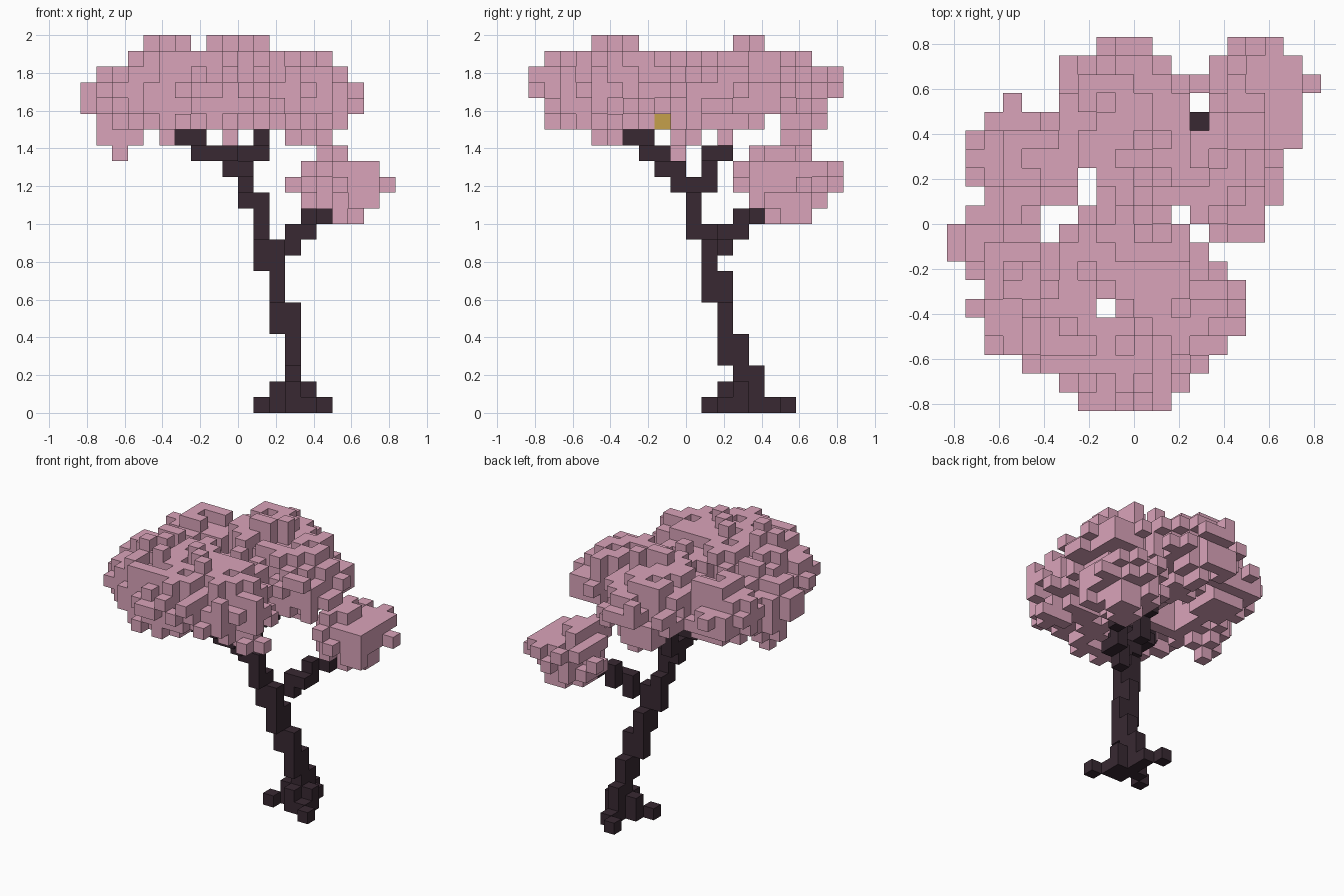
import bpy
import bmesh
import random
from mathutils import Vector

random.seed(7)
UNIT = 1 / 12  # edge length of one block

starter = bpy.data.objects.get("Cube")
if starter:
    bpy.data.objects.remove(starter, do_unlink=True)


def make_material(name, color):
    mat = bpy.data.materials.new(name)
    mat.use_nodes = True
    mat.diffuse_color = (*color, 1)
    mat.node_tree.nodes["Principled BSDF"].inputs["Base Color"].default_value = (*color, 1)
    return mat


blossom = make_material("blossom pink", (0.70, 0.37, 0.49))
bark = make_material("dark bark", (0.040, 0.022, 0.032))
gold = make_material("honey gold", (0.56, 0.35, 0.07))


def box(xs, ys, zs):
    """Block cells in an inclusive range on each axis."""
    spans = [range(s[0], s[-1] + 1) for s in (xs, ys, zs)]
    return {(x, y, z) for x in spans[0] for y in spans[1] for z in spans[2]}


def neighbors(cell):
    for axis in range(3):
        for sign in (-1, 1):
            n = list(cell)
            n[axis] += sign
            yield tuple(n)


def blob(center, radius):
    """Solid ellipsoid of cells."""
    spans = [(int(c - r - 2), int(c + r + 2)) for c, r in zip(center, radius)]
    return {cell for cell in box(*spans) if Vector(
        [(v + 0.5 - c) / r for v, c, r in zip(cell, center, radius)]).length < 1}


def roughen(core, chance):
    """Scatter single blocks over the skin."""
    skin = {n for cell in core for n in neighbors(cell)} - core
    return core | {cell for cell in sorted(skin) if random.random() < chance}


def build(name, cells, mat):
    """Mesh of the exposed block faces only."""
    bm = bmesh.new()
    for cell in sorted(cells):
        mid = Vector(cell) + Vector((0.5, 0.5, 0.5))
        for near in neighbors(cell):
            if near in cells:
                continue
            n = Vector(near) - Vector(cell)
            u = Vector((n.y, n.z, n.x)) / 2
            v = n.cross(u)
            ring = (-u - v, u - v, u + v, v - u)
            bm.faces.new([bm.verts.new((mid + n / 2 + c) * UNIT) for c in ring])
    bmesh.ops.remove_doubles(bm, verts=bm.verts, dist=UNIT / 100)
    mesh = bpy.data.meshes.new(name)
    bm.to_mesh(mesh)
    bm.free()
    mesh.materials.append(mat)
    obj = bpy.data.objects.new(name, mesh)
    bpy.context.collection.objects.link(obj)


# Roots
roots = box((2, 4), (3,), (0, 1)) | box((3,), (2, 4), (0, 1))
roots |= {(4, 2, 0), (5, 1, 0), (1, 2, 0), (3, 5, 0), (2, 6, 0)}

# Leaning trunk, forking near the top
trunk = set()
for part in (
    ((3,), (3, 4), (2,)), ((3,), (2, 3), (3, 4)), ((2, 3), (2,), (5, 6)),
    ((2,), (1, 2), (7, 8)), ((1, 2), (1,), (9, 10)), ((1,), (0, 1), (11,)),
    ((1,), (0,), (12,)), ((0, 1), (0,), (13,)), ((0,), (-1, 1), (14,)),
    ((-1, 0), (-2, -1), (15,)), ((0,), (1,), (15,)), ((-3, -1), (-3, -2), (16,)),
    ((0, 1), (1, 2), (16,)), ((1,), (2,), (17,)), ((-4, -3), (-4, -3), (17,)),
):
    trunk |= box(*part)

# Side branch carrying the low clump
branch = {(3, 2, 10), (3, 2, 11), (4, 2, 11), (4, 3, 11), (4, 3, 12), (5, 4, 12)}

# Footprint of all foliage: one x span per row from front to back
ROWS = [(-3, 1), (-4, 2), (-6, 3), (-8, 4), (-8, 5), (-9, 5), (-8, 5), (-9, 4),
        (-10, 3), (-10, 6), (-9, 6), (-8, 7), (-9, 7), (-9, 7), (-9, 8), (-8, 8),
        (-4, 8), (-4, 9), (-4, 8), (-2, 7)]
GAPS = {(-3, 1), (-3, 2), (-5, 0), (-4, 0), (-5, -1), (2, 0), (3, -1), (-2, -5),
        (3, 5), (3, 6), (2, 8), (3, 8)} | {(x, 9) for x in range(1, 5)}
footprint = {(x, j - 10) for j, (a, b) in enumerate(ROWS) for x in range(a, b + 1)}
footprint = (footprint - GAPS) | {(-7, 6)}

# Width and depth limits for each layer of the clump and the canopy
CLUMP = {12: (5, 7, 5, 7), 13: (4, 8, 4, 8), 14: (3, 9, 3, 9),
         15: (4, 8, 3, 9), 16: (5, 6, 4, 7)}
CANOPY = {18: (-9, 6, -9, 8), 19: (-10, 7, -9, 8), 20: (-10, 7, -10, 9),
          21: (-9, 6, -10, 9), 22: (-7, 5, -9, 7)}


def trim(cells, limits):
    """Keep cells inside the footprint and the layer limits."""
    kept = set()
    for x, y, z in cells:
        if z in limits and (x, y) in footprint:
            a, b, c, d = limits[z]
            if a <= x <= b and c <= y <= d:
                kept.add((x, y, z))
    return kept


def complete(cells, limits):
    """Add a block wherever a layer does not yet reach its limits."""
    for z, span in limits.items():
        for axis in (0, 1):
            for at in range(span[2 * axis], span[2 * axis + 1] + 1):
                line = sorted(c for c in cells if c[axis] == at
                              and trim({(c[0], c[1], z)}, limits))
                if line and not any(c[2] == z for c in line):
                    x, y, _ = min(line, key=lambda c: abs(c[2] - z))
                    cells.add((x, y, z))
    return cells


# Low clump
clump = roughen(roughen(blob((6.5, 6.5, 14.5), (2.2, 2.2, 1.7)), 0.5), 0.25)
clump |= {(9, 7, 14), (6, 9, 14), (5, 9, 15), (7, 9, 15), (3, 7, 14), (6, 3, 14)}
clump = trim(clump, CLUMP)
covered = {c[:2] for c in clump}
clump |= {(x, y, random.choice((14, 15))) for x, y in sorted(footprint - covered)
          if x + y > 11}
clump = complete(trim(clump, CLUMP), CLUMP)

# Main canopy: front, left, back and right masses
core = set()
for center, radius in (
    ((-1.6, -4.6, 20.5), (6.3, 4.1, 2.2)),
    ((-6.8, -1, 19.7), (2.3, 1.8, 1.6)),
    ((-5.8, 3.5, 20.3), (2.6, 2.1, 1.9)),
    ((-0.9, 4.9, 20.5), (2.8, 3.9, 2.2)),
    ((3.8, 3.0, 20.2), (2.8, 3.3, 1.9)),
):
    core |= blob(center, radius)
canopy = roughen(roughen(core, 0.45), 0.25)
canopy = trim({c for c in canopy if c[0] + c[1] < 12}, CANOPY)
covered = {c[:2] for c in canopy | clump}
canopy |= {(x, y, random.choice((19, 20, 20, 21))) for x, y in sorted(footprint - covered)}
canopy = complete(trim(canopy, CANOPY), CANOPY)

# Raised tufts on top, each on a block of its own
for x, y in ((-2, -4), (-1, -5), (0, -6), (-6, -5), (-5, -4), (-4, -6), (-1, 3), (1, 4),
             (0, 3)):
    canopy |= box((x,), (y,), (22, 23))

# Drooping tufts below
for part in (
    ((-9, -7), (-1,), (17, 18)), ((-8,), (0,), (17,)), ((-8,), (-1,), (16,)),
    ((3, 5), (-5,), (17,)), ((4,), (-6,), (17,)), ((-5,), (-5,), (17,)),
    ((-1,), (6, 7), (17,)), ((3, 4), (2,), (17, 18)),
):
    canopy |= box(*part)

# Hidden nest with a clear line out to the side
nest = {(0, -2, 18)}
canopy -= box((0, 9), (-2,), (18,)) | box((-9, 8), (5,), (18,)) | trunk

build("roots", roots, bark)
build("trunk", trunk, bark)
build("side_branch", branch, bark)
build("low_foliage", clump, blossom)
build("canopy", canopy, blossom)
build("nest_block", nest, gold)
